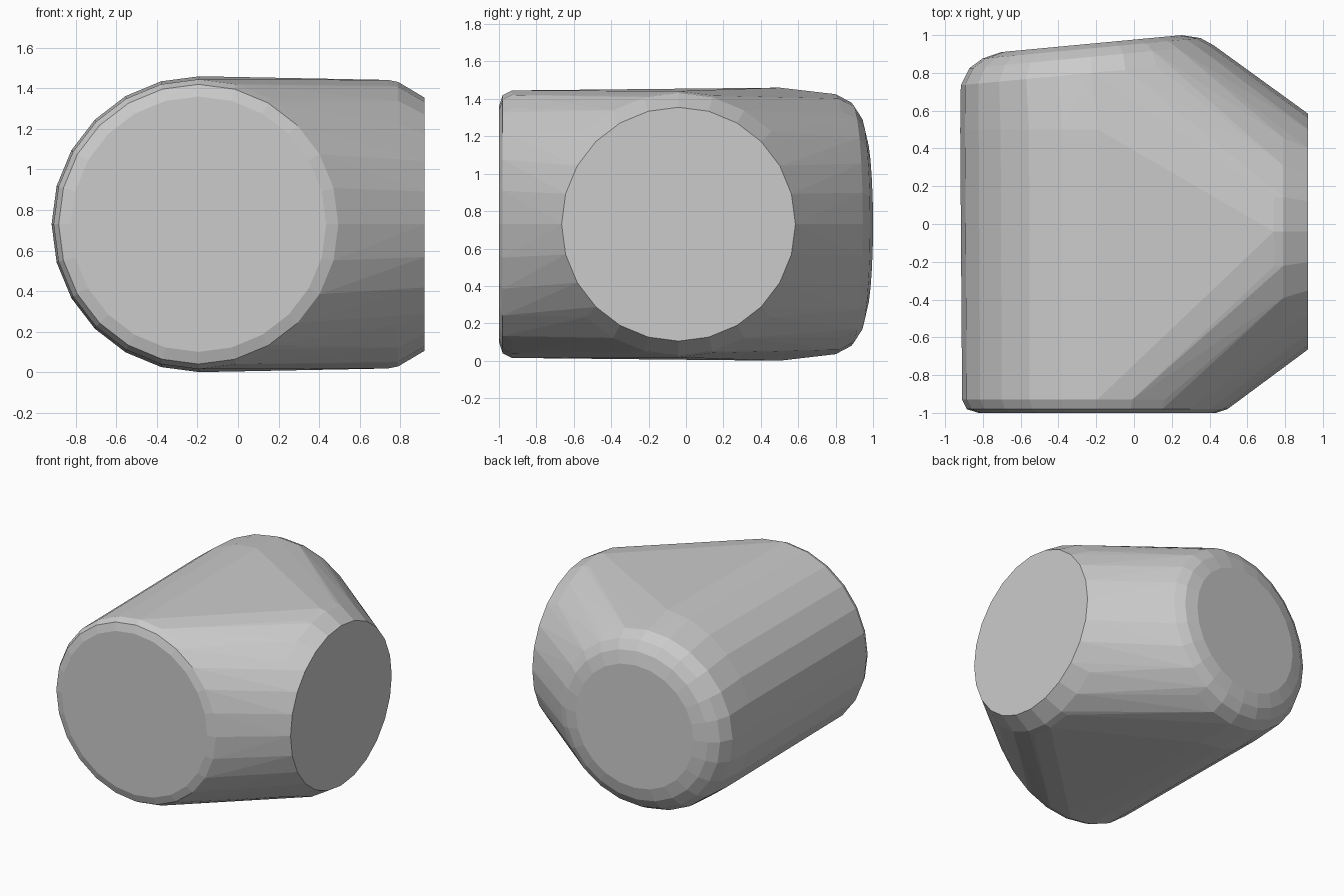
import bpy
import bmesh
import math
from mathutils import Vector

cube = bpy.data.objects.get("Cube")
if cube:
    bpy.data.objects.remove(cube, do_unlink=True)

SIDES = 24
MID_Z = 0.73

grey = bpy.data.materials.new("light_grey")
grey.use_nodes = True
colour = (0.6, 0.6, 0.6, 1)
grey.diffuse_color = colour
grey.node_tree.nodes["Principled BSDF"].inputs["Base Color"].default_value = colour

bm = bmesh.new()


def ring(x, y, radius, across):
    """Add an upright ring; across is its horizontal direction."""
    centre = Vector((x, y, MID_Z))
    side = Vector(across).normalized()
    up = Vector((0, 0, 1))
    for i in range(SIDES):
        a = math.tau * i / SIDES
        bm.verts.new(centre + radius * (math.cos(a) * side + math.sin(a) * up))


# Front end with a small rounded rim
for y, radius in ((-1.0, 0.63), (-0.98, 0.69), (-0.93, 0.715)):
    ring(-0.195, y, radius, (1, 0, 0))

# Back end, slightly slanted, with a wide rounded rim
slant = (1, 0.094, 0)
ring(-0.19, 0.5, 0.73, (1, 0, 0))
for y, radius in ((0.8, 0.695), (0.885, 0.65), (0.93, 0.58), (0.955, 0.48)):
    ring(-0.225, y, radius, slant)

# Side branch with a chamfered flat end
for x, radius in ((0.74, 0.712), (0.79, 0.702), (0.92, 0.625)):
    ring(x, -0.04, radius, (0, 1, 0))

# Stretch one skin around all the rings
result = bmesh.ops.convex_hull(bm, input=bm.verts[:])
loose = [v for v in bm.verts if not v.link_faces]
bmesh.ops.delete(bm, geom=loose, context='VERTS')
bmesh.ops.dissolve_limit(bm, angle_limit=math.radians(0.5),
                         verts=bm.verts[:], edges=bm.edges[:])
bmesh.ops.recalc_face_normals(bm, faces=bm.faces[:])

mesh = bpy.data.meshes.new("rounded_tee_body")
bm.to_mesh(mesh)
bm.free()
mesh.materials.append(grey)
body = bpy.data.objects.new("rounded_tee_body", mesh)
bpy.context.collection.objects.link(body)
